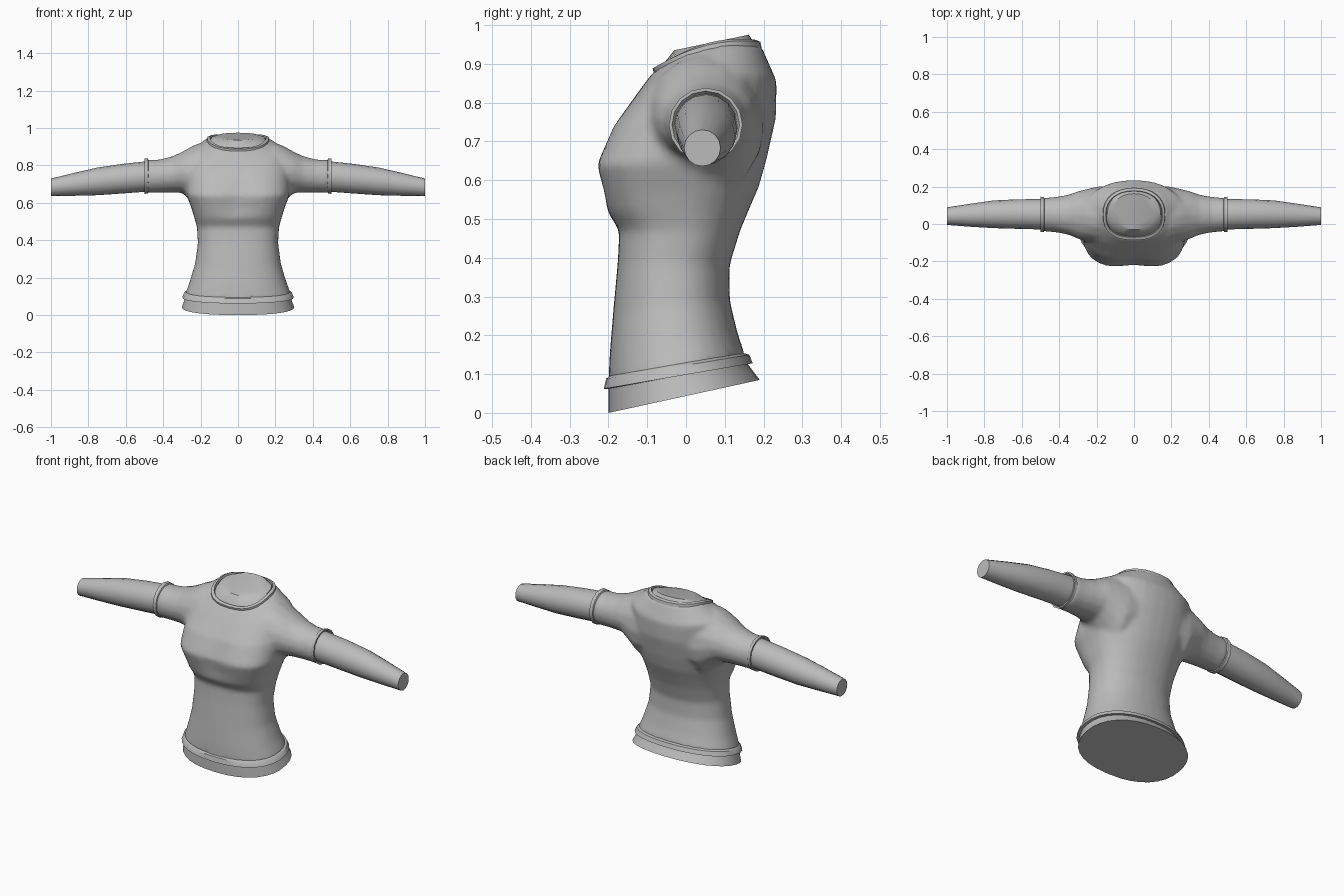
import bpy, bmesh
from math import cos, sin, pi, copysign

if "Cube" in bpy.data.objects:
    bpy.data.objects.remove(bpy.data.objects["Cube"])

grey = bpy.data.materials.new("plain grey")
grey.use_nodes = True
grey.diffuse_color = (0.5, 0.5, 0.5, 1)
grey.node_tree.nodes["Principled BSDF"].inputs["Base Color"].default_value = (0.5, 0.5, 0.5, 1)


def body_ring(yf, zf, yb, zb, half, n_front=2.3, hump=0, dip=0, n_back=2.2, segs=32):
    """Tilted rounded section from a front point to a back point."""
    ring = []
    for i in range(segs):
        a = 2 * pi * i / segs
        c, s = cos(a), sin(a)
        n = n_front if s < 0 else n_back
        x = half * copysign(abs(c) ** (2 / n), c)
        u = copysign(abs(s) ** (2 / n), s)
        y = (yf + yb) / 2 + u * (yb - yf) / 2
        z = (zf + zb) / 2 + u * (zb - zf) / 2 + hump * (1 - u * u)
        if u < 0:
            y += dip * max(0, 1 - abs(x) / 0.13)
        ring.append((x, y, z))
    return ring


def arm_ring(x, y, z, ry, rz=None, segs=16):
    """Upright oval section across the arm."""
    rz = rz or ry
    angles = [2 * pi * i / segs for i in range(segs)]
    return [(x, y + ry * cos(a), z + rz * sin(a)) for a in angles]


def loft(bm, rings, caps=True):
    loops = [[bm.verts.new(p) for p in ring] for ring in rings]
    for low, high in zip(loops, loops[1:]):
        for i in range(len(low)):
            j = (i + 1) % len(low)
            bm.faces.new((low[i], low[j], high[j], high[i]))
    if caps:
        bm.faces.new(loops[0])
        bm.faces.new(loops[-1])


def finish(name, bm, mirror=False):
    bmesh.ops.recalc_face_normals(bm, faces=bm.faces)
    mesh = bpy.data.meshes.new(name)
    bm.to_mesh(mesh)
    bm.free()
    mesh.materials.append(grey)
    ob = bpy.data.objects.new(name, mesh)
    bpy.context.collection.objects.link(ob)
    bpy.ops.object.select_all(action="DESELECT")
    ob.select_set(True)
    bpy.context.view_layer.objects.active = ob
    bpy.ops.object.shade_smooth_by_angle(angle=0.6)
    if mirror:
        ob.modifiers.new("Mirror", "MIRROR")
    return ob


def part(name, rings, caps=True, mirror=False):
    bm = bmesh.new()
    loft(bm, rings, caps)
    return finish(name, bm, mirror)


# Shirt: torso and both sleeves melted into one soft surface
bm = bmesh.new()
loft(bm, [
    body_ring(-.20, .075, .155, .14, .285),
    body_ring(-.197, .15, .132, .21, .258),
    body_ring(-.188, .26, .113, .29, .23),
    body_ring(-.176, .39, .112, .38, .215, 2.5),
    body_ring(-.172, .47, .14, .47, .22, 2.6),
    body_ring(-.203, .52, .165, .53, .235, 2.8),
    body_ring(-.217, .57, .187, .58, .25, 3, dip=.01),
    body_ring(-.238, .64, .207, .65, .277, 3, dip=.018),
    body_ring(-.192, .74, .232, .76, .28, 2.8, dip=.01),
    body_ring(-.125, .825, .234, .855, .265, 2.5, .04),
    body_ring(-.08, .885, .19, .955, .16, 2.5, .025),
    body_ring(-.05, .88, .15, .92, .12),
])
sleeve = [
    (.14, .045, .74, .16, .17), (.2, .045, .74, .155, .183),
    (.25, .046, .755, .142, .147), (.3, .048, .763, .128, .11),
    (.35, .05, .752, .108, .098), (.42, .05, .743, .095, .089),
    (.493, .05, .741, .09, .09),
]
for side in (1, -1):
    loft(bm, [arm_ring(side * x, *rest) for x, *rest in sleeve])
shirt = finish("shirt", bm)
remesh = shirt.modifiers.new("Blend", "REMESH")
remesh.mode = "VOXEL"
remesh.voxel_size = 0.011
remesh.use_smooth_shade = True
smooth = shirt.modifiers.new("Soften", "SMOOTH")
smooth.factor = 0.5
smooth.iterations = 9

# Hips below the shirt hem
part("hips", [
    body_ring(-.198, .10, .14, .16, .272),
    body_ring(-.20, .06, .16, .125, .282),
    body_ring(-.20, 0, .19, .085, .30),
])

# Raised band around the hem
part("hem_band", [
    body_ring(-.198, .095, .145, .155, .278),
    body_ring(-.206, .088, .163, .15, .288),
    body_ring(-.212, .062, .172, .128, .298),
    body_ring(-.195, .062, .15, .128, .272),
], caps=False)

# Collar lip around the neckline
part("collar_band", [
    body_ring(-.082, .872, .195, .94, .168, 2.6, .025),
    body_ring(-.086, .888, .192, .957, .165, 2.6, .025),
    body_ring(-.07, .894, .178, .962, .151, 2.6, .025),
    body_ring(-.066, .87, .174, .94, .147, 2.6, .025),
], caps=False)

# Neck stump
part("neck", [
    body_ring(-.07, .875, .178, .945, .15, 2.4, .025),
    body_ring(-.06, .898, .174, .957, .142, 2.2, .02),
    body_ring(-.03, .935, .162, .975, .115, 2),
])

# Forearms and sleeve cuffs
part("arm", [arm_ring(*s) for s in (
    (.46, .052, .741, .081), (.5, .052, .74, .081), (.62, .053, .729, .079),
    (.75, .052, .715, .074), (.87, .047, .70, .062), (1, .042, .683, .047),
)], mirror=True)
part("sleeve_cuff", [arm_ring(x, .051, .743, r) for x, r in (
    (.478, .085), (.482, .093), (.5, .095), (.5, .087), (.485, .078),
)], caps=False, mirror=True)
